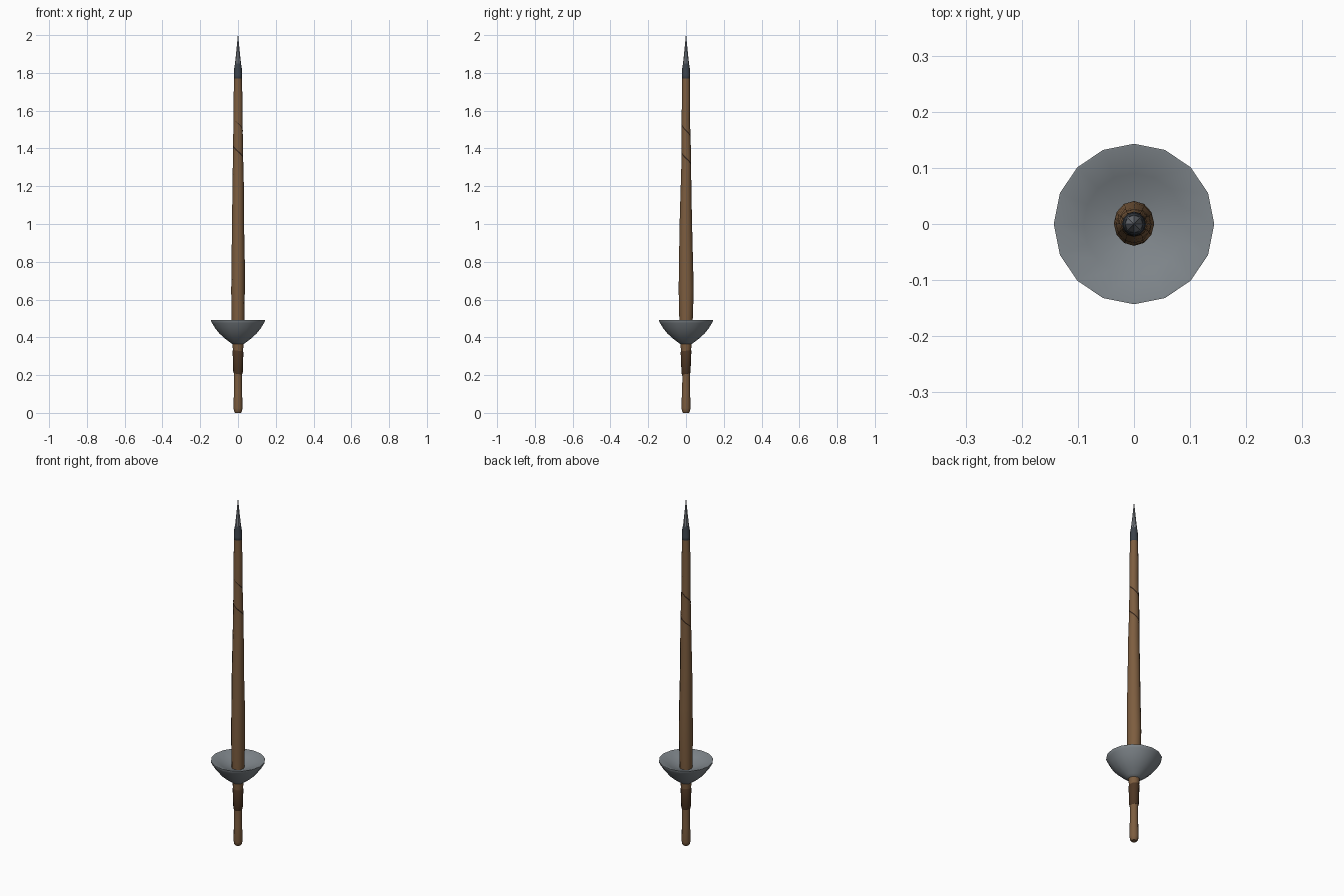
import bpy, bmesh, math

if "Cube" in bpy.data.objects:
    bpy.data.objects.remove(bpy.data.objects["Cube"])


def material(name, rgb):
    m = bpy.data.materials.new(name)
    m.diffuse_color = (*rgb, 1.0)
    m.use_nodes = True
    m.node_tree.nodes["Principled BSDF"].inputs["Base Color"].default_value = m.diffuse_color
    return m


WOOD = material("wood", (0.205, 0.11, 0.05))
GRIP = material("dark leather", (0.075, 0.037, 0.017))
CRACK = material("dark groove", (0.035, 0.018, 0.01))
STEEL = material("guard steel", (0.21, 0.235, 0.255))
COLLAR = material("dark iron", (0.045, 0.055, 0.068))
TIP = material("tip steel", (0.19, 0.205, 0.23))


def loft(name, rings, sides, mat, smooth=40, cap=True, tilt=0.0):
    """Rings are (z, x radius, y radius, x centre, y centre)."""
    bm = bmesh.new()
    loops = []
    for z, rx, ry, cx, cy in rings:
        loop = []
        for i in range(sides):
            a = 2 * math.pi * i / sides
            x, y = cx + rx * math.cos(a), cy + ry * math.sin(a)
            loop.append(bm.verts.new((x, y, z + tilt * (y - x))))
        loops.append(loop)
    for lo, hi in zip(loops, loops[1:]):
        for i in range(sides):
            j = (i + 1) % sides
            bm.faces.new((lo[i], lo[j], hi[j], hi[i]))
    if cap:
        bm.faces.new(loops[0][::-1])
        bm.faces.new(loops[-1])
    return finish(name, bm, mat, smooth)


def finish(name, bm, mat, smooth):
    me = bpy.data.meshes.new(name)
    bm.to_mesh(me)
    bm.free()
    me.materials.append(mat)
    ob = bpy.data.objects.new(name, me)
    bpy.context.collection.objects.link(ob)
    bpy.ops.object.select_all(action='DESELECT')
    ob.select_set(True)
    bpy.context.view_layer.objects.active = ob
    bpy.ops.object.shade_smooth_by_angle(angle=math.radians(smooth))
    return ob


def round_rings(profile):
    return [(z, r, r, 0, 0) for r, z in profile]


# Wooden shaft with a slightly uneven, hand-carved taper
SHAFT = [
    (0.0, 0.015, 0.015, 0, 0),
    (0.008, 0.021, 0.021, 0, 0),
    (0.025, 0.0235, 0.0235, 0, 0),
    (0.11, 0.022, 0.022, 0, 0),
    (0.18, 0.021, 0.020, 0, 0.001),
    (0.23, 0.023, 0.022, 0, 0),
    (0.33, 0.026, 0.026, 0, 0),
    (0.37, 0.031, 0.031, 0, 0),
    (0.48, 0.034, 0.035, 0, 0),
    (0.65, 0.036, 0.040, 0, 0.001),
    (0.80, 0.035, 0.037, 0.001, 0),
    (1.00, 0.032, 0.033, 0, -0.001),
    (1.20, 0.030, 0.028, 0.001, 0),
    (1.36, 0.027, 0.025, 0, 0.002),
    (1.55, 0.024, 0.022, 0, -0.001),
    (1.66, 0.024, 0.022, 0, 0),
    (1.80, 0.019, 0.020, 0, 0),
]
loft("shaft", SHAFT, 12, WOOD)

# Leather wrap on the handle
loft("grip_wrap", [(0.208, 0.022, 0.022, 0, 0), (0.213, 0.025, 0.024, 0, 0),
                   (0.27, 0.027, 0.026, 0, 0), (0.325, 0.0285, 0.0285, 0, 0),
                   (0.332, 0.026, 0.026, 0, 0)], 12, GRIP, tilt=0.12)

# Cup guard: bowl outside, shallow cone inside
loft("cup_guard", round_rings([
    (0.026, 0.362), (0.045, 0.375), (0.072, 0.396), (0.098, 0.420),
    (0.122, 0.450), (0.137, 0.475), (0.143, 0.486), (0.143, 0.491),
    (0.139, 0.491), (0.090, 0.471), (0.030, 0.447)]), 16, STEEL)

# Iron collar and pointed tip
loft("collar", round_rings([(0.019, 1.768), (0.0215, 1.771), (0.0215, 1.788),
                            (0.0205, 1.792), (0.020, 1.825), (0.016, 1.85)]),
     12, COLLAR)
loft("tip", round_rings([(0.0165, 1.845), (0.010, 1.905), (0.0008, 2.0)]), 8, TIP, 30)


# Thin spiral groove line around the upper shaft
def shaft_point(z, a):
    for lo, hi in zip(SHAFT, SHAFT[1:]):
        if lo[0] <= z <= hi[0]:
            t = (z - lo[0]) / (hi[0] - lo[0])
            _, rx, ry, cx, cy = [p + (q - p) * t for p, q in zip(lo, hi)]
            return (cx + (rx + 0.0003) * math.cos(a),
                    cy + (ry + 0.0003) * math.sin(a), z)


bm = bmesh.new()
STEPS = 46
prev = None
for i in range(STEPS + 1):
    t = i / STEPS
    a = math.radians(-120 + 690 * t)
    z = 1.545 - 0.285 * t
    w = 0.0045 * min(1, 0.2 + 6 * min(t, 1 - t))
    pair = [bm.verts.new(shaft_point(z - w, a)), bm.verts.new(shaft_point(z + w, a))]
    if prev:
        bm.faces.new((prev[0], pair[0], pair[1], prev[1]))
    prev = pair
finish("spiral_groove", bm, CRACK, 40)
